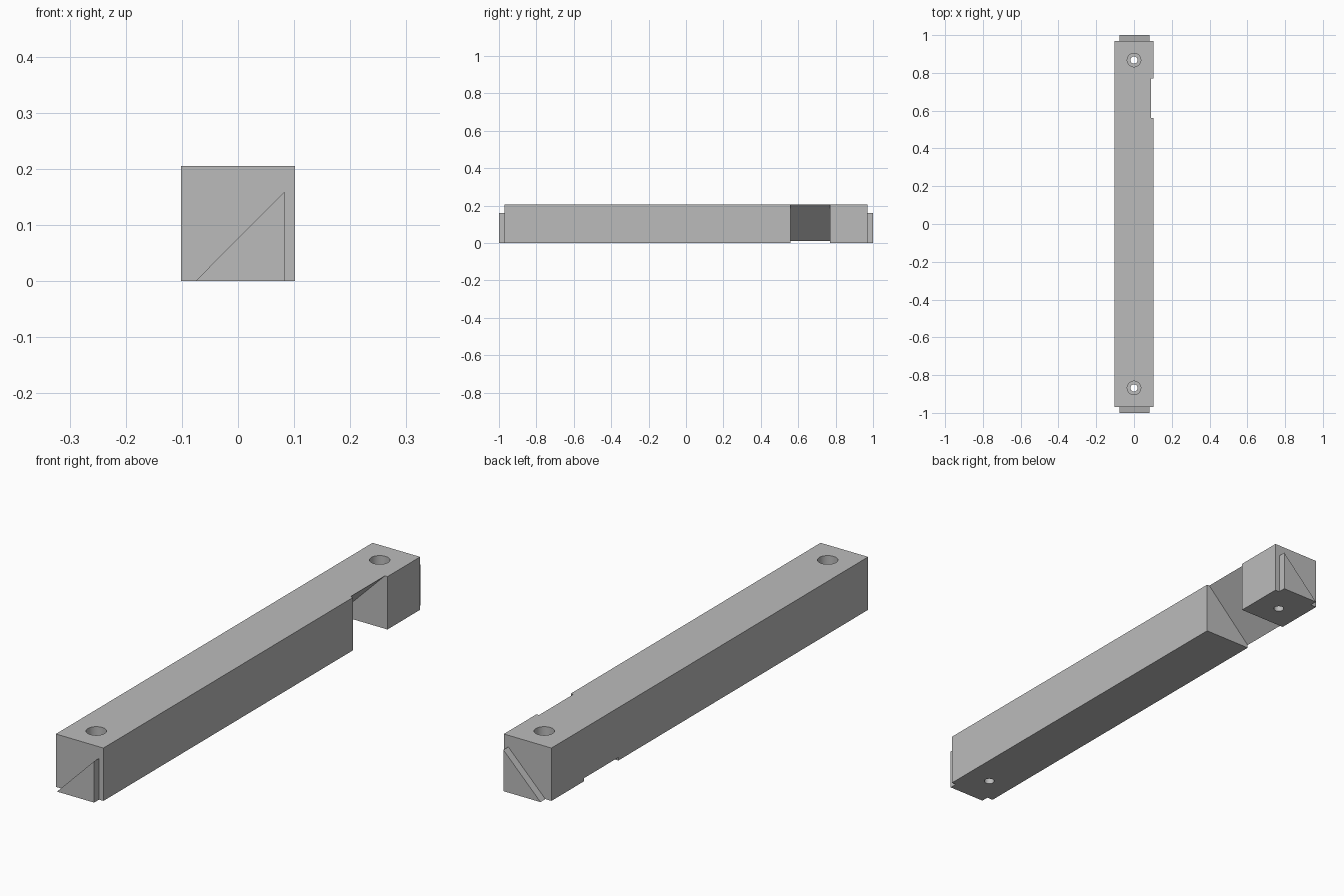
import bpy
import bmesh
import math
from mathutils import Matrix

cube = bpy.data.objects.get("Cube")
if cube:
    bpy.data.objects.remove(cube, do_unlink=True)

HALF_W, HEIGHT, HALF_L = 0.102, 0.205, 0.97

grey = bpy.data.materials.new("plain grey")
grey.use_nodes = True
GREY = (0.5, 0.5, 0.5, 1)
grey.diffuse_color = GREY
grey.node_tree.nodes["Principled BSDF"].inputs["Base Color"].default_value = GREY


def add_object(name, bm):
    bmesh.ops.recalc_face_normals(bm, faces=bm.faces)
    mesh = bpy.data.meshes.new(name)
    bm.to_mesh(mesh)
    bm.free()
    mesh.materials.append(grey)
    obj = bpy.data.objects.new(name, mesh)
    bpy.context.collection.objects.link(obj)
    return obj


def prism(name, profile, y0, y1):
    """Extrude an x-z profile along y."""
    bm = bmesh.new()
    face = bm.faces.new([bm.verts.new((x, y0, z)) for x, z in profile])
    new = bmesh.ops.extrude_face_region(bm, geom=[face])["geom"]
    verts = [v for v in new if isinstance(v, bmesh.types.BMVert)]
    bmesh.ops.translate(bm, verts=verts, vec=(0, y1 - y0, 0))
    return add_object(name, bm)


def cylinder(name, radius, y, z0, z1):
    bm = bmesh.new()
    bmesh.ops.create_cone(bm, cap_ends=True, segments=48, radius1=radius,
                          radius2=radius, depth=z1 - z0,
                          matrix=Matrix.Translation((0, y, (z0 + z1) / 2)))
    return add_object(name, bm)


# Square beam
beam = prism("beam", [(-HALF_W, 0), (HALF_W, 0), (HALF_W, HEIGHT),
                      (-HALF_W, HEIGHT)], -HALF_L, HALF_L)

# Diagonal notch that leaves the upper left half of the beam
rise = 0.114
cutters = [prism("notch_cutter", [(-0.2, rise - 0.2), (0.2, rise - 0.2),
                                  (0.2, rise + 0.2)], 0.56, 0.77)]

# Counterbored screw holes near both ends
for end, y in (("front", -0.868), ("back", 0.868)):
    cutters.append(cylinder(end + "_bore_cutter", 0.036, y, 0.1, 0.3))
    cutters.append(cylinder(end + "_hole_cutter", 0.019, y, -0.1, 0.15))

bpy.context.view_layer.objects.active = beam
for cutter in cutters:
    mod = beam.modifiers.new(cutter.name, "BOOLEAN")
    mod.operation = "DIFFERENCE"
    mod.solver = "EXACT"
    mod.object = cutter
    bpy.ops.object.modifier_apply(modifier=mod.name)
for cutter in cutters:
    bpy.data.objects.remove(cutter, do_unlink=True)

# Smooth hole walls, sharp edges elsewhere
bpy.ops.object.select_all(action="DESELECT")
beam.select_set(True)
bpy.ops.object.shade_smooth_by_angle(angle=math.radians(30))

# Triangular locating keys on both ends
key = [(-0.076, 0), (0.083, 0), (0.083, 0.16)]
prism("front_key", key, -1, -HALF_L)
prism("back_key", key, HALF_L, 1)
